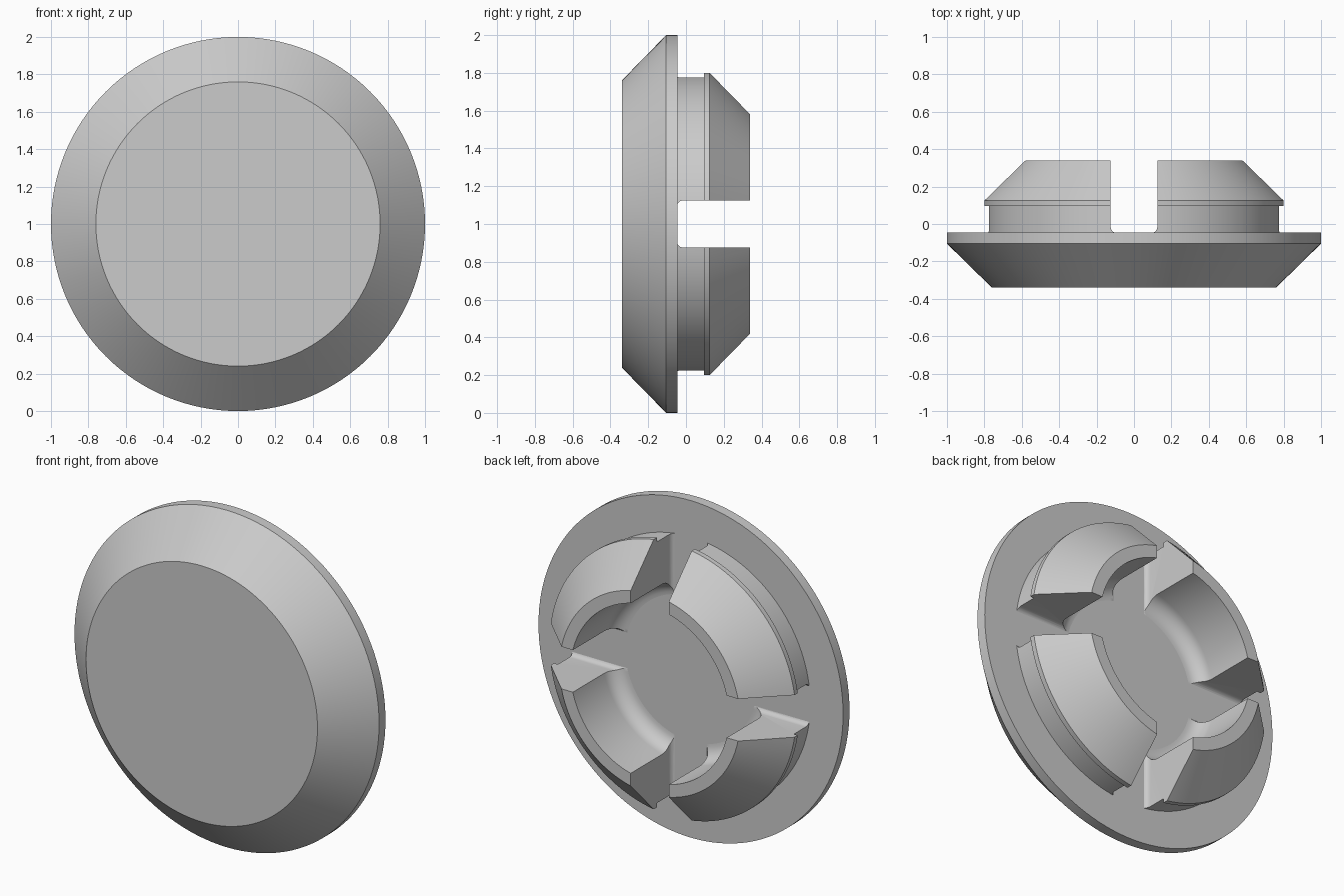
import bpy, bmesh, math
from mathutils import Matrix

SEGMENTS = 128
BACK = -0.045       # rear plane of the head
SLOT = 0.25         # slot width

old = bpy.data.objects.get("Cube")
if old:
    bpy.data.objects.remove(old, do_unlink=True)

grey = bpy.data.materials.new("plain_grey")
grey.use_nodes = True
grey.diffuse_color = (0.6, 0.6, 0.6, 1)
grey.node_tree.nodes["Principled BSDF"].inputs["Base Color"].default_value = (0.6, 0.6, 0.6, 1)


def add_object(name, bm):
    bmesh.ops.recalc_face_normals(bm, faces=bm.faces[:])
    mesh = bpy.data.meshes.new(name)
    bm.to_mesh(mesh)
    bm.free()
    mesh.materials.append(grey)
    obj = bpy.data.objects.new(name, mesh)
    bpy.context.collection.objects.link(obj)
    return obj


def activate(obj):
    bpy.ops.object.select_all(action='DESELECT')
    obj.select_set(True)
    bpy.context.view_layer.objects.active = obj


def revolve(name, profile, closed):
    """Spin (radius, y) points about the y axis, centred at z = 1."""
    bm = bmesh.new()
    verts = [bm.verts.new((r, y, 1)) for r, y in profile]
    pairs = list(zip(verts, verts[1:]))
    if closed:
        pairs.append((verts[-1], verts[0]))
    edges = [bm.edges.new(p) for p in pairs]
    bmesh.ops.spin(bm, geom=verts + edges, cent=(0, 0, 1), axis=(0, 1, 0),
                   angle=math.tau, steps=SEGMENTS, use_merge=True)
    bmesh.ops.remove_doubles(bm, verts=bm.verts[:], dist=1e-5)
    if not closed:
        # Flat caps over both open ends
        bmesh.ops.holes_fill(bm, edges=[e for e in bm.edges if e.is_boundary], sides=0)
    return add_object(name, bm)


def slot_cutter(angle):
    """Long bar with rounded floor edges."""
    bm = bmesh.new()
    floor, top = BACK - 0.004, 0.6
    bmesh.ops.create_cube(bm, size=1, matrix=Matrix.Translation((0, (floor + top) / 2, 0))
                          @ Matrix.Diagonal((SLOT, top - floor, 3, 1)))
    low = [e for e in bm.edges
           if all(v.co.y < 0 for v in e.verts) and abs(e.verts[0].co.z - e.verts[1].co.z) > 1]
    bmesh.ops.bevel(bm, geom=low, offset=0.035, segments=6, profile=0.5, affect='EDGES')
    bmesh.ops.rotate(bm, verts=bm.verts[:], matrix=Matrix.Rotation(angle, 3, 'Y'))
    bmesh.ops.translate(bm, verts=bm.verts[:], vec=(0, 0, 1))
    cutter = add_object("slot_cutter", bm)
    cutter.hide_render = True
    return cutter


# Chamfered round head
head = revolve("head", [(0.76, -0.34), (1, -0.105), (1, BACK)], closed=False)

# Snap-in ring with barbed outside and filleted inside
inner, fillet = 0.52, 0.09
curve = [(inner - fillet + fillet * math.cos(a), BACK + fillet - fillet * math.sin(a))
         for a in (i * math.pi / 16 for i in range(9))]
ring = [(0.785, -0.09), (0.785, 0.095), (0.81, 0.095), (0.81, 0.125),
        (0.593, 0.34), (inner, 0.34)] + curve + [(inner - fillet, -0.09)]
clip = revolve("clip_prongs", ring, closed=True)

# Two crossing slots split the ring into four prongs
for angle in (0, math.pi / 2):
    cutter = slot_cutter(angle)
    activate(clip)
    cut = clip.modifiers.new("slot", 'BOOLEAN')
    cut.operation = 'DIFFERENCE'
    cut.solver = 'EXACT'
    cut.object = cutter
    bpy.ops.object.modifier_apply(modifier=cut.name)
    bpy.data.objects.remove(cutter, do_unlink=True)

for obj in (head, clip):
    activate(obj)
    bpy.ops.object.shade_smooth_by_angle(angle=math.radians(25))
